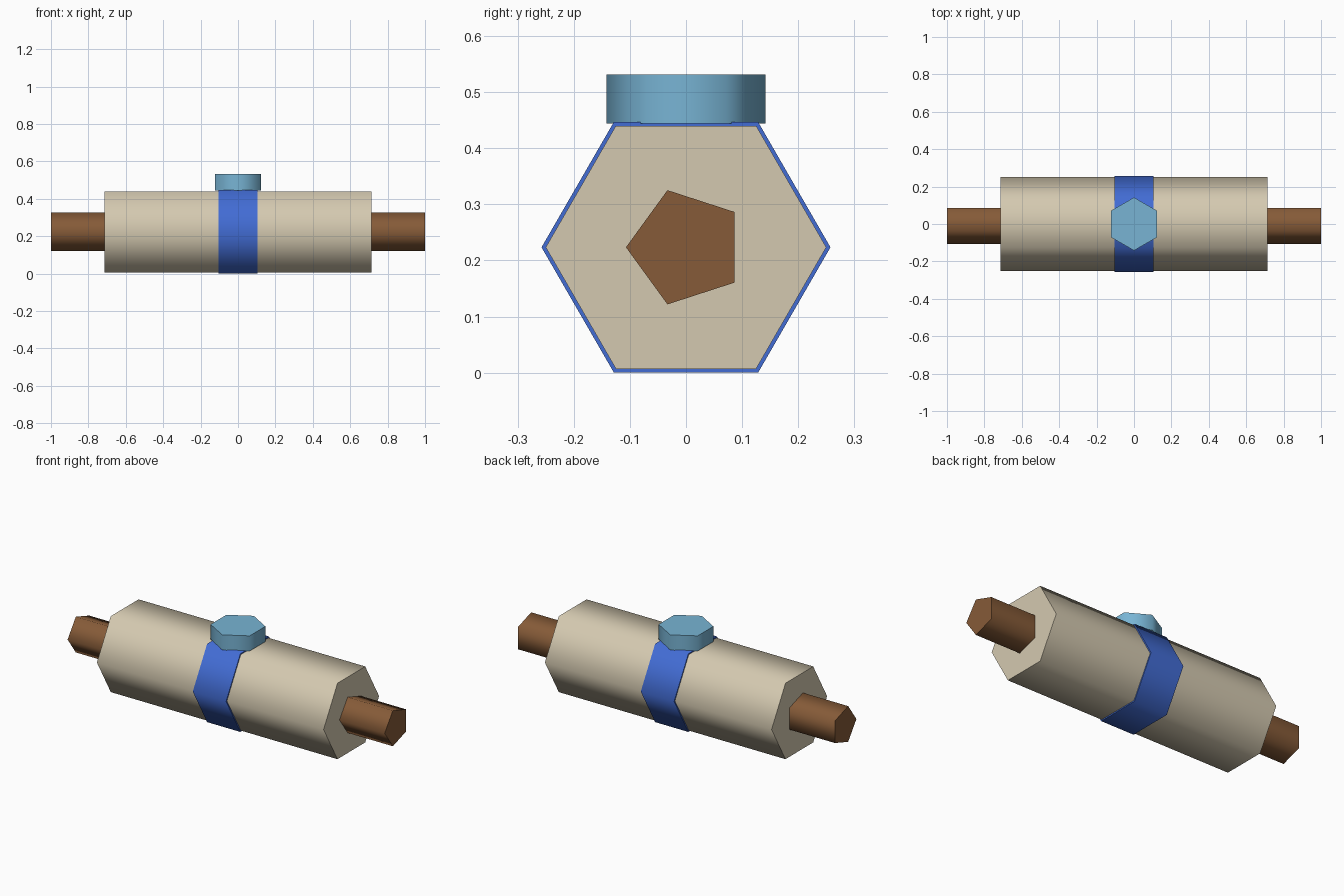
import bpy, bmesh, math

if "Cube" in bpy.data.objects:
    bpy.data.objects.remove(bpy.data.objects["Cube"])

CZ = 0.2235  # height of the roller axis


def material(name, rgb):
    m = bpy.data.materials.new(name)
    lin = [((c / 255 + 0.055) / 1.055) ** 2.4 for c in rgb]
    m.diffuse_color = (*lin, 1)
    m.use_nodes = True
    m.node_tree.nodes["Principled BSDF"].inputs["Base Color"].default_value = m.diffuse_color
    return m


def prism(name, sides, radius, start, lo, hi, axis, mat):
    """Regular prism along x (about the roller axis) or along z; smooth sides, sharp caps."""
    bm = bmesh.new()
    rings = []
    for h in (lo, hi):
        ring = []
        for i in range(sides):
            a = start + 2 * math.pi * i / sides
            u, v = radius * math.cos(a), radius * math.sin(a)
            ring.append(bm.verts.new((h, u, CZ + v) if axis == 'X' else (u, v, h)))
        rings.append(ring)
    for i in range(sides):
        j = (i + 1) % sides
        bm.faces.new((rings[0][i], rings[0][j], rings[1][j], rings[1][i]))
    bm.faces.new(rings[0][::-1])
    bm.faces.new(rings[1])
    bmesh.ops.recalc_face_normals(bm, faces=bm.faces)
    me = bpy.data.meshes.new(name)
    bm.to_mesh(me)
    bm.free()
    me.materials.append(mat)
    ob = bpy.data.objects.new(name, me)
    bpy.context.collection.objects.link(ob)
    bpy.ops.object.select_all(action='DESELECT')
    ob.select_set(True)
    bpy.context.view_layer.objects.active = ob
    bpy.ops.object.shade_smooth_by_angle(angle=math.radians(80))
    return ob


parchment = material("parchment", (212, 201, 176))
wood = material("brown wood", (134, 91, 56))
blue = material("ribbon blue", (66, 108, 212))
pale_blue = material("seal pale blue", (120, 180, 212))

# rolled body and the ribbon around its middle
prism("roll", 6, 0.25, 0, -0.715, 0.715, 'X', parchment)
prism("ribbon", 6, 0.2575, 0, -0.105, 0.105, 'X', blue)

# five-sided rod ends
for side, lo, hi in (("left", -1.0, -0.70), ("right", 0.70, 1.0)):
    prism(side + "_rod", 5, 0.107, math.pi, lo, hi, 'X', wood)

# six-sided seal on top
prism("seal", 6, 0.142, math.pi / 2, 0.444, 0.531, 'Z', pale_blue)
